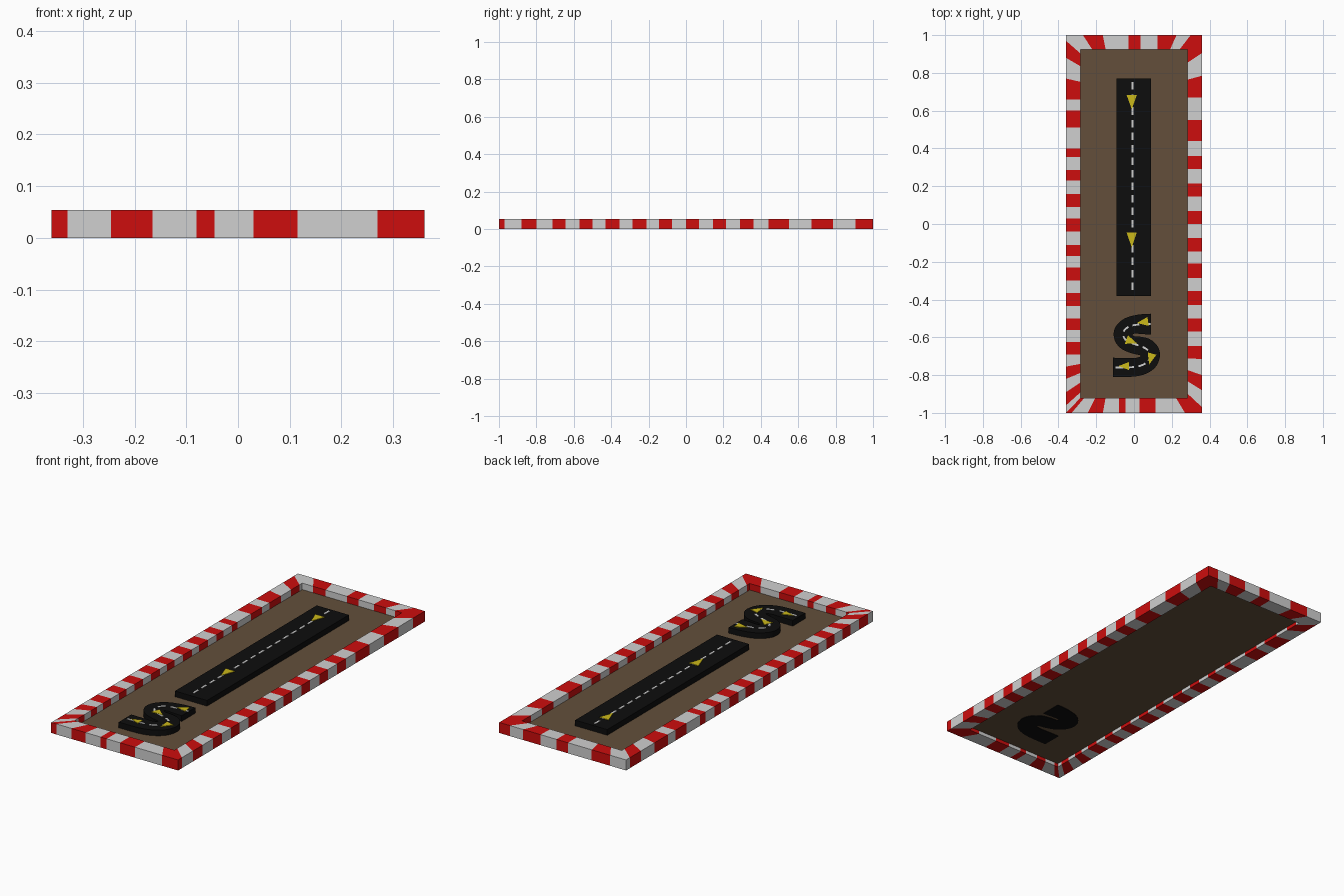
import bpy, bmesh, math
from mathutils import Vector

if "Cube" in bpy.data.objects:
    bpy.data.objects.remove(bpy.data.objects["Cube"])


def material(name, rgb):
    m = bpy.data.materials.new(name)
    m.diffuse_color = (*rgb, 1)
    m.use_nodes = True
    m.node_tree.nodes["Principled BSDF"].inputs["Base Color"].default_value = m.diffuse_color
    return m


WHITE = material("white", (0.63, 0.63, 0.63))
RED = material("red", (0.61, 0.004, 0.004))
MUD = material("brown ground", (0.125, 0.078, 0.043))
TAR = material("black asphalt", (0.004, 0.004, 0.004))
YELLOW = material("yellow", (0.6, 0.48, 0.01))


def finish(name, bm, mats):
    bmesh.ops.recalc_face_normals(bm, faces=bm.faces[:])
    me = bpy.data.meshes.new(name)
    bm.to_mesh(me)
    bm.free()
    for m in mats:
        me.materials.append(m)
    ob = bpy.data.objects.new(name, me)
    bpy.context.collection.objects.link(ob)
    return ob


def prisms(name, polys, z0, z1, mat):
    """Extrude joined flat polygons from z0 up to z1."""
    bm = bmesh.new()
    for p in polys:
        bm.faces.new([bm.verts.new((x, y, z0)) for x, y in p])
    bmesh.ops.remove_doubles(bm, verts=bm.verts[:], dist=1e-5)
    ext = bmesh.ops.extrude_face_region(bm, geom=bm.faces[:], use_keep_orig=True)
    for v in ext["geom"]:
        if isinstance(v, bmesh.types.BMVert):
            v.co.z = z1
    return finish(name, bm, [mat])


def rect(x0, x1, y0, y1):
    return [(x0, y0), (x1, y0), (x1, y1), (x0, y1)]


# striped kerb frame: four mitred rails, each split into colour bands
H, FLOOR, TOP = 0.054, 0.021, 0.05
X, Y, XI, Y0, Y1 = 0.36, 1.0, 0.283, -0.92, 0.925


def inner(t, lim, lo, hi):
    """Slide a band edge inward so the bands fan out towards the corners."""
    k = lim - 0.3 if lim > 0.5 else 0.12
    if t > k:
        return k + (t - k) * (hi - k) / (lim - k)
    if t < -k:
        return -k + (t + k) * (lo + k) / (-lim + k)
    return t


RAILS = {
    "right": (RED, [-1, -.97, -.88, -.80, -.715, -.645, -.57, -.5, -.43, -.355, -.285, -.21, -.145,
                    -.075, 0, .07, .145, .215, .29, .36, .44, .55, .67, .785, .905, 1]),
    "left": (WHITE, [-1, -.96, -.89, -.82, -.755, -.69, -.625, -.56, -.5, -.435, -.365, -.30, -.23,
                     -.17, -.11, -.04, .03, .09, .16, .23, .285, .355, .40, .51, .60, .66, .77,
                     .88, .97, 1]),
    "front": (RED, [-.36, -.33, -.245, -.165, -.08, -.045, .03, .115, .27, .36]),
    "back": (WHITE, [-.36, -.27, -.165, -.03, .035, .125, .225, .30, .36]),
}


def section(side, t):
    if side in ("right", "left"):
        s = 1 if side == "right" else -1
        o, i = (s * X, t), (s * XI, inner(t, Y, Y0, Y1))
    else:
        o = (t, Y if side == "back" else -Y)
        i = (inner(t, X, -XI, XI), Y1 if side == "back" else Y0)
    return [(*o, 0), (*o, H), (*i, H), (*i, 0)]


bm = bmesh.new()
for side, (first, edges) in RAILS.items():
    rings = [[bm.verts.new(p) for p in section(side, t)] for t in edges]
    start = 1 if first is RED else 0
    for n, (a, b) in enumerate(zip(rings, rings[1:])):
        for k in range(4):
            f = bm.faces.new((a[k], a[(k + 1) % 4], b[(k + 1) % 4], b[k]))
            f.material_index = (start + n) % 2
bmesh.ops.remove_doubles(bm, verts=bm.verts[:], dist=1e-5)
finish("striped_kerb_frame", bm, [WHITE, RED])

# ground panel and straight road
prisms("ground_panel", [rect(-XI, XI, Y0, Y1)], FLOOR - 0.003, FLOOR, MUD)
prisms("straight_road", [rect(-0.092, 0.09, -0.38, 0.77)], FLOOR - 0.001, TOP, TAR)

# winding road: matching points on its two edges, smoothed
A = [(.09, -.475), (.02, -.48), (-.05, -.50), (-.095, -.54), (-.108, -.585), (-.095, -.63),
     (-.06, -.665), (-.01, -.685), (.025, -.693), (.035, -.698), (.03, -.704), (0, -.71),
     (-.03, -.709), (-.11, -.708)]
B = [(.09, -.585), (.045, -.583), (.01, -.58), (-.005, -.583), (-.008, -.588), (.005, -.595),
     (.035, -.597), (.08, -.608), (.12, -.64), (.138, -.69), (.12, -.75), (.07, -.79),
     (0, -.808), (-.11, -.81)]


def smooth(pts, n=3):
    p = [Vector(q) for q in pts]
    p = [p[0]] + p + [p[-1]]
    out = []
    for a, b, c, d in zip(p, p[1:], p[2:], p[3:]):
        for k in range(n):
            t = k / n
            out.append(0.5 * (2 * b + (c - a) * t + (2 * a - 5 * b + 4 * c - d) * t * t
                              + (3 * b - a - 3 * c + d) * t ** 3))
    return out + [p[-1]]


SA, SB = smooth(A), smooth(B)
strip = [(SA[i], SB[i], SB[i + 1], SA[i + 1]) for i in range(len(SA) - 1)]
prisms("winding_road", strip, FLOOR - 0.005, TOP, TAR)


# painted markings
def bar(a, b, w):
    n = Vector((a.y - b.y, b.x - a.x)).normalized() * w / 2
    return [a + n, b + n, b - n, a - n]


def arrow(x, y, deg, length=0.07, w=0.054):
    d = Vector((math.cos(math.radians(deg)), math.sin(math.radians(deg))))
    n = Vector((-d.y, d.x)) * w / 2
    c = Vector((x, y))
    return [c - d * length / 2 + n, c - d * length / 2 - n, c + d * length / 2]


dashes = [rect(-0.013, -0.003, y, y + 0.04) for y in [-0.35 + 0.0663 * k for k in range(17)]]
mid = [(a + b) / 2 for a, b in zip(SA, SB)]
# dashes of even length along the winding centre line
travel, last = 0.0, []
for a, b in zip(mid, mid[1:]):
    for k in range(4):
        p, q = a.lerp(b, k / 4), a.lerp(b, (k + 1) / 4)
        if travel % 0.06 < 0.036:
            last.append(bar(p, q, 0.01))
        travel += (q - p).length
prisms("straight_lane_dashes", dashes, TOP - 0.001, TOP + 0.002, WHITE)
prisms("winding_lane_dashes", last, TOP - 0.001, TOP + 0.002, WHITE)
arrows = [arrow(-.012, .645, -90, .075), arrow(-.012, -.085, -90, .08),
          arrow(.045, -.52, 188, .06, .048), arrow(-.012, -.622, -20, .06, .048),
          arrow(.088, -.715, -105, .06, .048), arrow(-.055, -.752, 180, .055, .042)]
prisms("direction_arrows", arrows, TOP - 0.001, TOP + 0.003, YELLOW)
